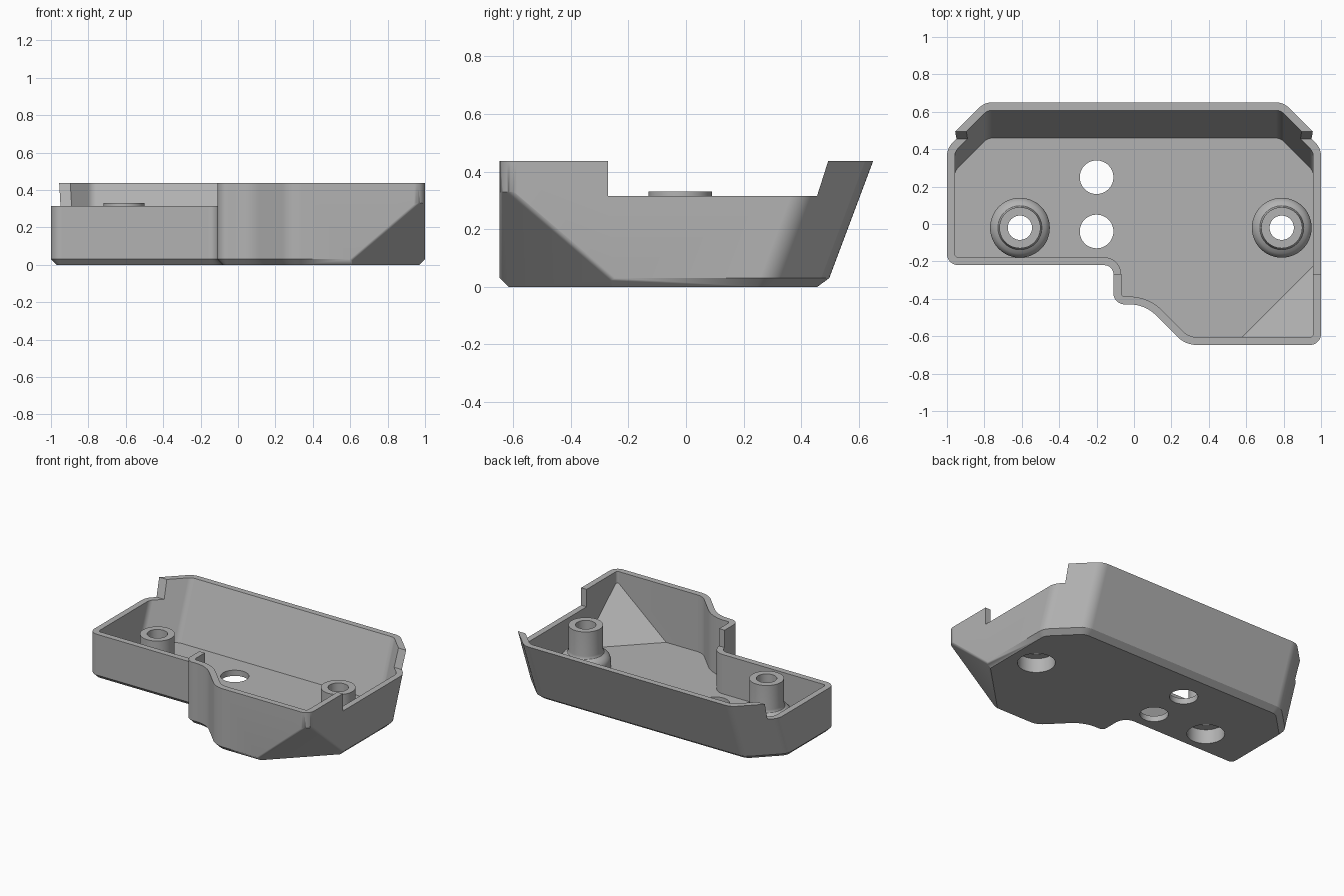
import bpy, bmesh, math
from mathutils import Vector

cube = bpy.data.objects.get("Cube")
if cube:
    bpy.data.objects.remove(cube)

HEIGHT, FLOOR, WALL, STEP = 0.437, 0.04, 0.042, 0.315
SLOPE = 0.375   # outward lean of the back wall

grey = bpy.data.materials.new("grey plastic")
grey.use_nodes = True
grey.diffuse_color = (0.45, 0.45, 0.45, 1)
grey.node_tree.nodes["Principled BSDF"].inputs["Base Color"].default_value = (0.45, 0.45, 0.45, 1)

# Plan corners, counter-clockwise: x, y, corner radius, leans with the back wall
CORNERS = [(-1, -.22, .06, 0), (-.11, -.22, .05, 0), (-.11, -.43, .06, 0),
           (.06, -.43, .2, 0), (.275, -.647, .15, 0), (1, -.647, .06, 0),
           (1, .45, .1, 1), (.8, .65, .1, 1), (-.8, .65, .1, 1), (-1, .45, .1, 1)]


def outline(inset, z, steps=8):
    """Rounded plan outline, inset and sheared to height z."""
    points = []
    for i, (x, y, radius, leans) in enumerate(CORNERS):
        p = Vector((x, y))
        a = (p - Vector(CORNERS[i - 1][:2])).normalized()
        b = (Vector(CORNERS[(i + 1) % len(CORNERS)][:2]) - p).normalized()
        na, nb = Vector((-a.y, a.x)), Vector((-b.y, b.x))
        miter = (na + nb) / (1 + na.dot(nb))
        sign = 1 if a.x * b.y - a.y * b.x > 0 else -1
        r = max(radius - sign * inset, 0.015)
        centre = p + miter * (inset + sign * r)
        turn = sign * math.acos(max(-1, min(1, na.dot(nb))))
        start = math.atan2(na.y, na.x)
        for k in range(steps + 1):
            t = start + turn * k / steps
            q = centre - sign * r * Vector((math.cos(t), math.sin(t)))
            points.append((q.x, q.y + leans * SLOPE * (z - HEIGHT), z))
    return points


def loft(rings):
    bm = bmesh.new()
    loops = [[bm.verts.new(p) for p in ring] for ring in rings]
    n = len(loops[0])
    for low, high in zip(loops, loops[1:]):
        for i in range(n):
            j = (i + 1) % n
            bm.faces.new((low[i], low[j], high[j], high[i]))
    bm.faces.new(loops[0][::-1])
    bm.faces.new(loops[-1])
    return bm


def slice_off(bm, point, normal):
    geom = bm.verts[:] + bm.edges[:] + bm.faces[:]
    cut = bmesh.ops.bisect_plane(bm, geom=geom, dist=1e-5, plane_co=point,
                                 plane_no=normal, clear_outer=True)["geom_cut"]
    edges = [e for e in cut if isinstance(e, bmesh.types.BMEdge)]
    bmesh.ops.edgeloop_fill(bm, edges=edges)


def to_object(name, bm):
    bmesh.ops.recalc_face_normals(bm, faces=bm.faces[:])
    mesh = bpy.data.meshes.new(name)
    bm.to_mesh(mesh)
    bm.free()
    mesh.materials.append(grey)
    obj = bpy.data.objects.new(name, mesh)
    bpy.context.collection.objects.link(obj)
    return obj


def activate(obj):
    bpy.ops.object.select_all(action='DESELECT')
    obj.select_set(True)
    bpy.context.view_layer.objects.active = obj


def subtract(target, cutter):
    activate(target)
    mod = target.modifiers.new("cut", 'BOOLEAN')
    mod.operation, mod.solver, mod.object = 'DIFFERENCE', 'EXACT', cutter
    bpy.ops.object.modifier_apply(modifier=mod.name)
    bpy.data.objects.remove(cutter)


def finish(obj):
    activate(obj)
    bpy.ops.object.shade_smooth_by_angle(angle=math.radians(32))
    mod = obj.modifiers.new("even shading", 'WEIGHTED_NORMAL')
    mod.keep_sharp = True


# Outer body with chamfered foot and a diagonal facet on the front left corner
bm = loft([outline(0.03, 0), outline(0, 0.03), outline(0, HEIGHT)])
facet = Vector((1, -1, -1.167)).normalized()
front_edge, side_edge = Vector((.58, -.647, 0)), Vector((1, -.227, 0))
slice_off(bm, front_edge, facet)
for edge, side in ((front_edge, Vector((0, -1, 0))), (side_edge, Vector((1, 0, 0)))):
    soft = (facet + side).normalized()
    slice_off(bm, edge - soft * 0.005, soft)
shell = to_object("tray_shell", bm)

# Hollow inside, following the same facet
bm = loft([outline(WALL, FLOOR), outline(WALL, HEIGHT + 0.1)])
slice_off(bm, front_edge - facet * 0.05, facet)
subtract(shell, to_object("cavity_cutter", bm))

# Lowered rim between the front block and the back wall
profile = [(-.27, STEP), (.455, STEP), (.53, STEP + .235), (-.27, STEP + .235)]
bm = loft([[(x, y, z) for y, z in profile] for x in (-1.2, 1.2)])
subtract(shell, to_object("rim_cutter", bm))

# Floor holes: two plain ones and two under the screw posts
POSTS = [("right_screw_post", -.61), ("left_screw_post", .79)]
POST_Y = -.02
holes = [(-.2, .25, .09), (-.2, -.04, .09)] + [(x, POST_Y, .12) for _, x in POSTS]
for x, y, r in holes:
    ring = [(math.tau * k / 48) for k in range(48)]
    bm = loft([[(x + r * math.cos(t), y + r * math.sin(t), z) for t in ring]
               for z in (-.1, FLOOR + .02)])
    subtract(shell, to_object("hole_cutter", bm))
finish(shell)

# Screw posts: flared base, slim tube and a counterbore from below
POST = [(.12, FLOOR), (.16, FLOOR), (.16, .09), (.154, .112), (.138, .13),
        (.118, .142), (.11, .16), (.11, .33), (.065, .33), (.065, .1), (.12, .1)]
for name, x in POSTS:
    bm = bmesh.new()
    verts = [bm.verts.new((r, 0, z)) for r, z in POST]
    edges = [bm.edges.new((verts[i - 1], v)) for i, v in enumerate(verts)]
    bmesh.ops.spin(bm, geom=verts + edges, cent=(0, 0, 0), axis=(0, 0, 1),
                   angle=math.tau, steps=48, use_merge=True)
    bmesh.ops.remove_doubles(bm, verts=bm.verts[:], dist=1e-5)
    post = to_object(name, bm)
    post.location = (x, POST_Y, 0)
    finish(post)
